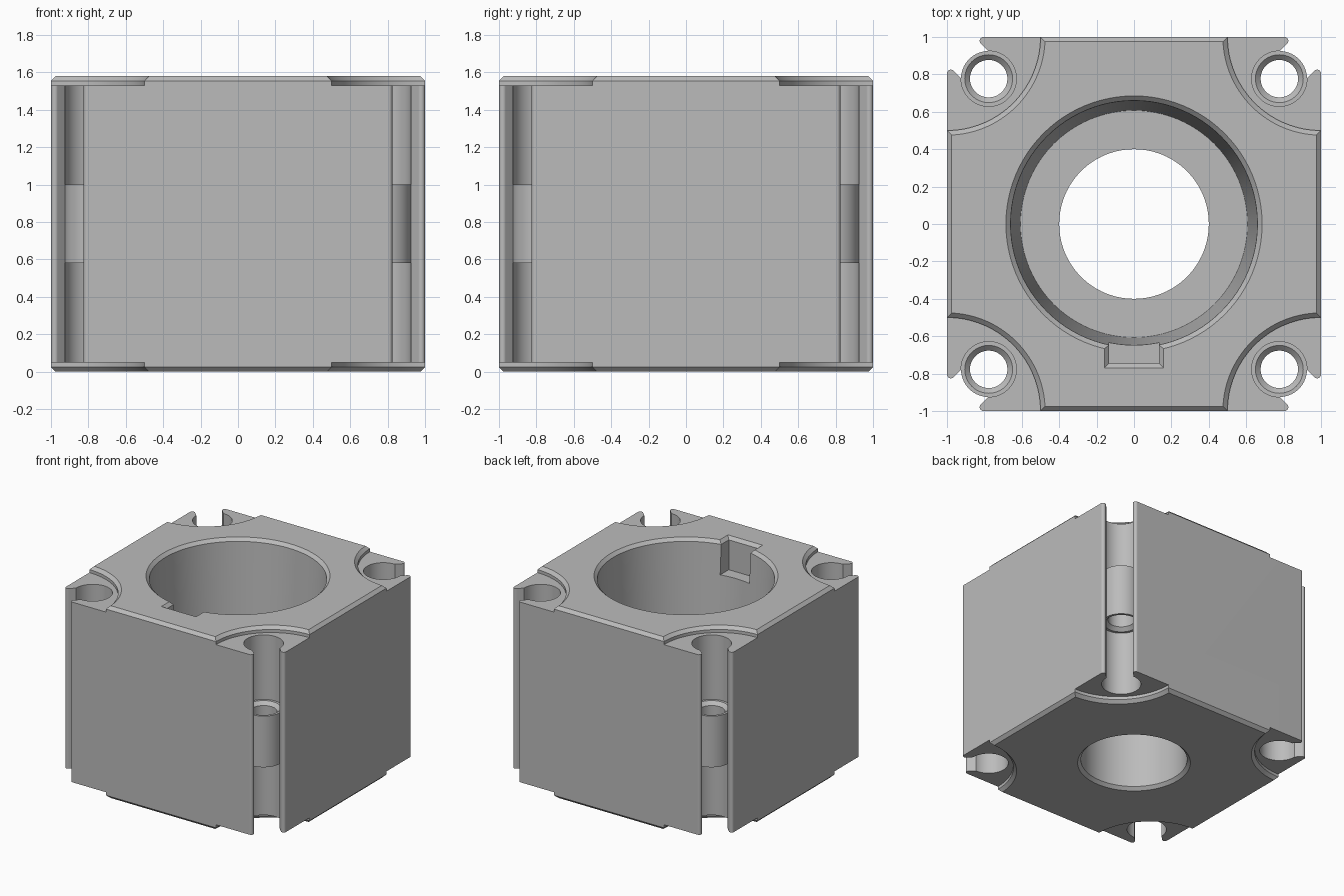
import bpy, bmesh
from math import cos, sin, pi, radians, tan

if "Cube" in bpy.data.objects:
    bpy.data.objects.remove(bpy.data.objects["Cube"], do_unlink=True)

H = 1.58          # total height
C = 0.025         # edge chamfer
HOLE = 0.777      # corner hole centre on both axes
BORE_R = 0.148    # corner channel radius
OFF = 0.145       # slot wall offset along each axis
FIL = 0.021       # wing tip radius

grey = bpy.data.materials.new("machined grey")
grey.use_nodes = True
grey.diffuse_color = (0.5, 0.5, 0.5, 1)
grey.node_tree.nodes["Principled BSDF"].inputs["Base Color"].default_value = (0.5, 0.5, 0.5, 1)


def circle(r, z, cx=0, cy=0, n=96):
    return [(cx + r * cos(2 * pi * i / n), cy + r * sin(2 * pi * i / n), z) for i in range(n)]


def rect(x0, x1, y0, y1, z):
    return [(x0, y0, z), (x1, y0, z), (x1, y1, z), (x0, y1, z)]


def loft(name, rings, closed=False):
    """Skin equal-length rings; cap the ends, or join last to first."""
    bm = bmesh.new()
    loops = [[bm.verts.new(p) for p in ring] for ring in rings]
    pairs = list(zip(loops, loops[1:]))
    if closed:
        pairs.append((loops[-1], loops[0]))
    else:
        bm.faces.new(loops[0])
        bm.faces.new(loops[-1])
    n = len(loops[0])
    for a, b in pairs:
        for i in range(n):
            j = (i + 1) % n
            bm.faces.new((a[i], a[j], b[j], b[i]))
    bmesh.ops.recalc_face_normals(bm, faces=bm.faces)
    me = bpy.data.meshes.new(name)
    bm.to_mesh(me)
    bm.free()
    me.materials.append(grey)
    ob = bpy.data.objects.new(name, me)
    bpy.context.collection.objects.link(ob)
    return ob


def activate(ob):
    bpy.ops.object.select_all(action='DESELECT')
    ob.select_set(True)
    bpy.context.view_layer.objects.active = ob


def cut(target, cutter):
    cutter.hide_render = True
    activate(target)
    mod = target.modifiers.new("cut", 'BOOLEAN')
    mod.operation = 'DIFFERENCE'
    mod.solver = 'EXACT'
    mod.object = cutter
    bpy.ops.object.modifier_apply(modifier=mod.name)
    bpy.data.objects.remove(cutter, do_unlink=True)


def smooth(ob):
    activate(ob)
    bpy.ops.object.shade_smooth_by_angle(angle=radians(30))
    mod = ob.modifiers.new("even shading", 'WEIGHTED_NORMAL')
    mod.keep_sharp = True


# Block with chamfered top and bottom edges
body = loft("housing_block", [rect(-s, s, -s, s, z) for s, z in
            ((1 - C, 0), (1, C), (1, H - C), (1 - C, H))])

# Stepped central bore with slight draft
cut(body, loft("bore_cutter", [circle(r, z) for r, z in
    ((0.45, -C), (0.4, C), (0.4, 0.5), (0.607, 0.5), (0.66, H - C), (0.71, H + C))]))

# Keyway at the front of the bore
cut(body, loft("keyway_cutter", [rect(-0.133 - g, 0.133 + g, -0.745 - g, -0.5, z) for g, z in
    ((0, 1.31), (0, H - C), (2 * C, H + C))]))


def slot_outline():
    """Diagonal slot with rounded wing tips, for the +x +y corner."""
    fx, fy = 1 - OFF - FIL / tan(pi / 8), 1 - FIL
    side = [(HOLE - OFF / 2, HOLE + OFF / 2)]
    for k in range(10):
        a = radians(-45 + 15 * k)
        side.append((fx + FIL * cos(a), fy + FIL * sin(a)))
    side.append((fx, 1.2))
    return side + [(1.2, 1.2)] + [(y, x) for x, y in reversed(side)]


# Corner features: recesses, channels, slots, and bolt sleeves
for sx, xn in ((1, "left"), (-1, "right")):
    for sy, yn in ((1, "back"), (-1, "front")):
        hx, hy = sx * HOLE, sy * HOLE
        for flip in (False, True):
            prof = ((0.5, H - 0.05), (0.5, H - C), (0.5 + 2 * C, H + C))
            cut(body, loft("recess_cutter",
                [circle(r, H - z if flip else z, sx, sy, 128) for r, z in prof]))
        cut(body, loft("channel_cutter", [circle(BORE_R, z, hx, hy, 64) for z in (-0.1, H + 0.1)]))
        cut(body, loft("slot_cutter",
            [[(sx * x, sy * y, z) for x, y in slot_outline()] for z in (-0.1, H + 0.1)]))
        # Sleeve with a countersunk through hole
        sleeve = loft(f"bolt_sleeve_{yn}_{xn}", [circle(r, z, hx, hy, 64) for r, z in
            ((BORE_R, 0.58), (BORE_R, 1.0), (0.128, 1.0), (0.1, 0.972),
             (0.1, 0.608), (0.128, 0.58))], closed=True)
        smooth(sleeve)

smooth(body)
